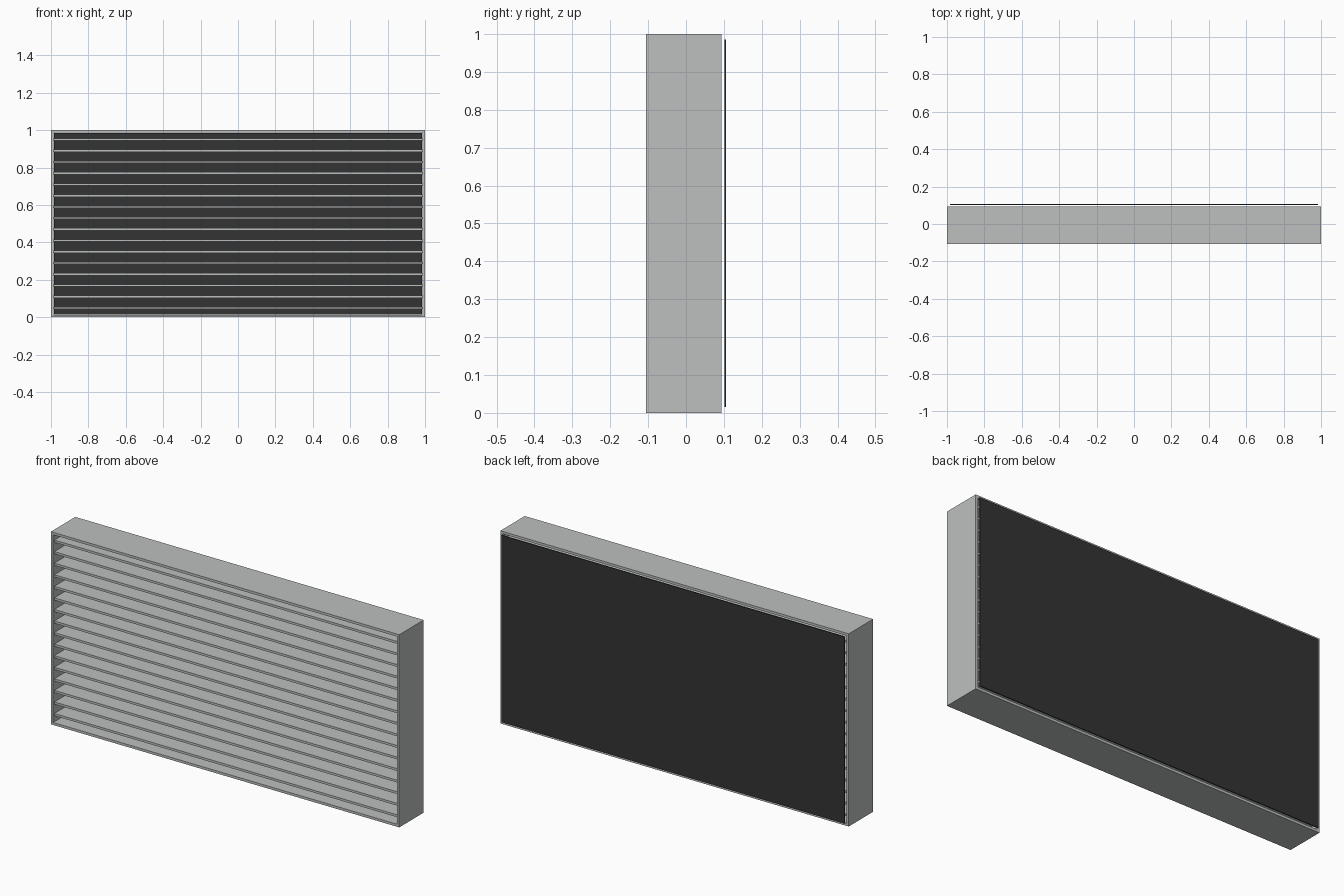
import bpy

if "Cube" in bpy.data.objects:
    bpy.data.objects.remove(bpy.data.objects["Cube"])


def material(name, rgb):
    m = bpy.data.materials.new(name)
    m.diffuse_color = (*rgb, 1)
    m.use_nodes = True
    m.node_tree.nodes["Principled BSDF"].inputs["Base Color"].default_value = m.diffuse_color
    return m


grey = material("light_grey", (0.51, 0.53, 0.525))
dark = material("charcoal", (0.033, 0.033, 0.033))


def box(name, x, y, z, mat):
    """Box from (min, max) pairs on each axis."""
    bpy.ops.mesh.primitive_cube_add(size=1)
    o = bpy.context.object
    o.name = name
    o.location = [(a + b) / 2 for a, b in (x, y, z)]
    o.scale = [b - a for a, b in (x, y, z)]
    bpy.ops.object.transform_apply(location=True, rotation=False, scale=True)
    o.data.materials.append(mat)
    return o


WALL = 0.013
FRONT, BACK = -0.106, 0.094

# Outer frame, open front and back: an outer box with an inner box cut through it
frame = box("frame", (-1, 1), (FRONT, BACK), (0, 1), grey)
cutter = box("frame_opening_cutter", (-1 + WALL, 1 - WALL), (FRONT - 0.1, BACK + 0.1),
             (WALL, 1 - WALL), grey)
cut = frame.modifiers.new("opening", 'BOOLEAN')
cut.object = cutter
cut.operation = 'DIFFERENCE'
cut.solver = 'EXACT'
bpy.context.view_layer.objects.active = frame
bpy.ops.object.modifier_apply(modifier=cut.name)
bpy.data.objects.remove(cutter, do_unlink=True)

# Sixteen horizontal slats
for i in range(16):
    z = 0.05 + 0.06 * i
    box(f"slat_{i + 1}", (-1 + WALL, 1 - WALL), (FRONT + 0.01, BACK - 0.01),
        (z - 0.006, z + 0.006), grey)

# Dark mesh panel just behind the frame
box("back_panel", (-0.985, 0.985), (0.101, 0.106), (0.015, 0.985), dark)
